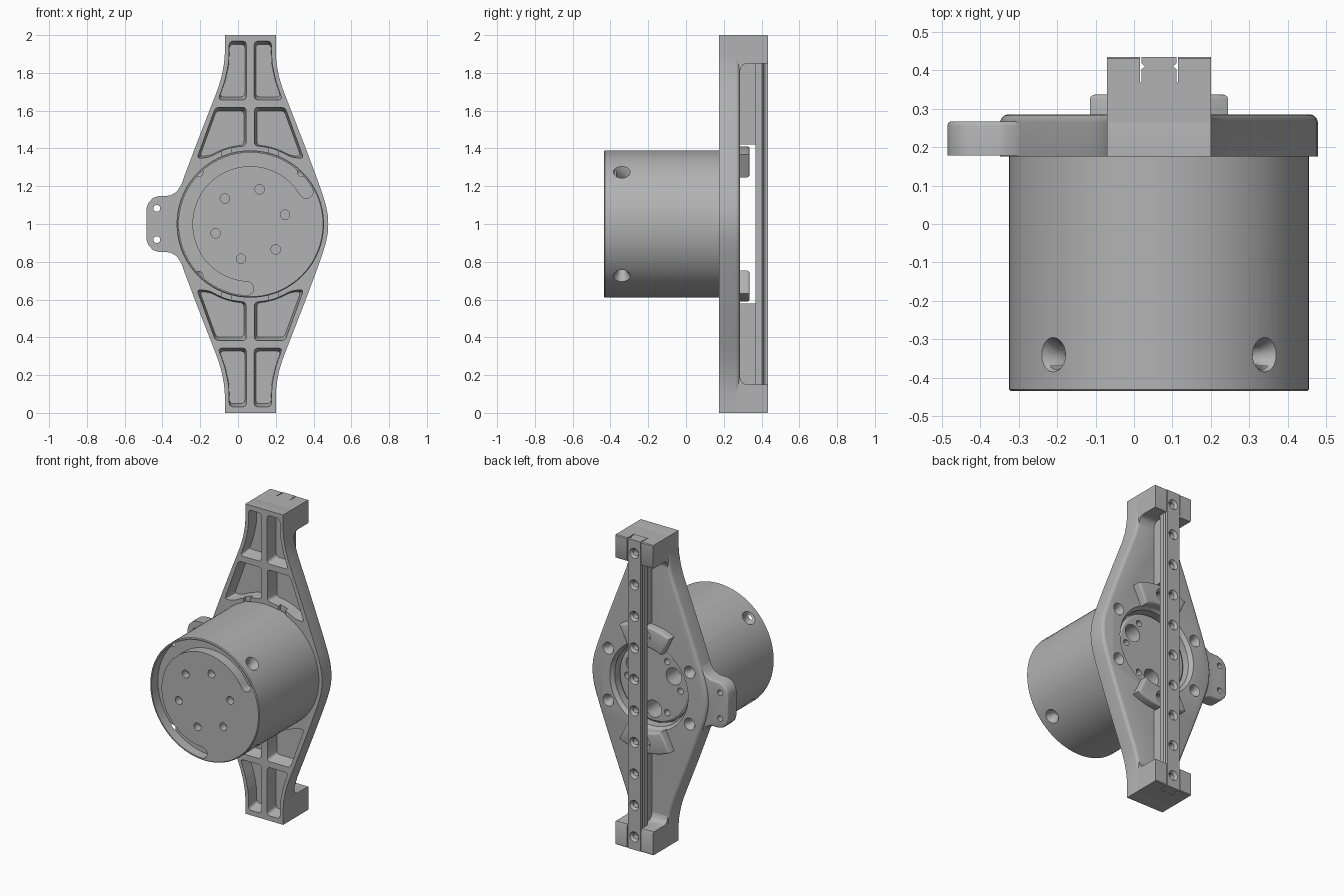
import bpy, bmesh
from math import sin, cos, pi, radians, sqrt
from mathutils import Vector

cube = bpy.data.objects.get("Cube")
if cube:
    bpy.data.objects.remove(cube, do_unlink=True)

CX, CZ = 0.065, 1.0  # drum axis
grey = bpy.data.materials.new("plain_grey")
grey.use_nodes = True
colour = (0.45, 0.45, 0.45, 1)
grey.diffuse_color = colour
grey.node_tree.nodes["Principled BSDF"].inputs["Base Color"].default_value = colour


def make(name, bm):
    bmesh.ops.recalc_face_normals(bm, faces=bm.faces)
    mesh = bpy.data.meshes.new(name)
    bm.to_mesh(mesh)
    bm.free()
    mesh.materials.append(grey)
    ob = bpy.data.objects.new(name, mesh)
    bpy.context.collection.objects.link(ob)
    return ob


def along_y(u, v, w):
    return (u, w, v)


def along_x(u, v, w):
    return (w, u, v)


def along_z(u, v, w):
    return (u, v, w)


def prism(name, pts, a, b, place=along_y, corner=0, edge=0, taper=1):
    """Extrude an outline from a to b; round its corners and its far edge."""
    bm = bmesh.new()
    mu = sum(p[0] for p in pts) / len(pts)
    mv = sum(p[1] for p in pts) / len(pts)
    lo = [bm.verts.new(place(u, v, a)) for u, v in pts]
    hi = [bm.verts.new(place(mu + (u - mu) * taper, mv + (v - mv) * taper, b)) for u, v in pts]
    bm.faces.new(lo)
    cap = bm.faces.new(hi)
    n = len(pts)
    for i in range(n):
        bm.faces.new((lo[i], lo[(i + 1) % n], hi[(i + 1) % n], hi[i]))
    bmesh.ops.recalc_face_normals(bm, faces=bm.faces)
    if edge:
        bmesh.ops.bevel(bm, geom=list(cap.edges), offset=edge, segments=3, profile=0.5, affect='EDGES')
    if corner:
        sides = [e for e in bm.edges if e.verts[0] in lo and e.verts[1] in hi
                 or e.verts[1] in lo and e.verts[0] in hi]
        bmesh.ops.bevel(bm, geom=sides, offset=corner, segments=4, profile=0.5, affect='EDGES')
    return make(name, bm)


def lathe(name, profile, origin, axis, seg=24):
    """Solid of revolution from (radius, distance along axis) pairs."""
    bm = bmesh.new()
    turn = Vector(axis).to_track_quat('Z', 'Y')
    rings = [[bm.verts.new(Vector(origin) + turn @ Vector((r * cos(2 * pi * i / seg), r * sin(2 * pi * i / seg), t)))
              for i in range(seg)] for r, t in profile]
    bm.faces.new(rings[0])
    bm.faces.new(rings[-1])
    for p, q in zip(rings, rings[1:]):
        for i in range(seg):
            j = (i + 1) % seg
            bm.faces.new((p[i], p[j], q[j], q[i]))
    return make(name, bm)


def hole(origin, axis, r, depth, sink=0, slope=0.025):
    prof = [(sink, 0.03), (sink, 0), (r, -slope), (r, -depth)] if sink else [(r, 0.03), (r, -depth)]
    return lathe("cutter", prof, origin, axis)


def cut(ob, cutters):
    bpy.context.view_layer.objects.active = ob
    for c in cutters:
        m = ob.modifiers.new("cut", 'BOOLEAN')
        m.operation, m.solver, m.object = 'DIFFERENCE', 'EXACT', c
        bpy.ops.object.modifier_apply(modifier=m.name)
        bpy.data.objects.remove(c, do_unlink=True)


def polar(r, deg, y=None):
    u, v = CX + r * cos(radians(deg)), CZ + r * sin(radians(deg))
    return (u, v) if y is None else (u, y, v)


def rect(u0, v0, u1, v1):
    return [(u0, v0), (u1, v0), (u1, v1), (u0, v1)]


def arc(r, a, b, n):
    return [polar(r, a + (b - a) * i / n) for i in range(n + 1)]


BACK, FRONT = (0, 1, 0), (0, -1, 0)

# Drum with a curved front slot, face holes, radial screws and a rear hub
drum = lathe("drum", [(0.385, -0.435), (0.39, -0.43), (0.39, 0.185), (0.25, 0.185), (0.25, 0.225), (0.235, 0.235)],
             (CX, 0, CZ), BACK, 96)
MID, HALF = 0.342, 0.036
A0, A1 = 30, 267


def slot_end(deg, sweep):
    u, v = polar(MID, deg)
    return [(u + HALF * cos(radians(deg + sweep * i / 8)), v + HALF * sin(radians(deg + sweep * i / 8)))
            for i in range(1, 8)]


slot = arc(MID + HALF, A0, A1, 60) + slot_end(A1, 180) + arc(MID - HALF, A1, A0, 60) + slot_end(A0, -180)[::-1]
cutters = [prism("cutter", slot, -0.5, -0.37)]
for k in range(6):
    cutters.append(hole(polar(0.19, 15 + 60 * k, -0.435), FRONT, 0.025, 0.05))
    cutters.append(hole(polar(0.19, 60 * k, 0.235), BACK, 0.02, 0.06))
for a in (30, 150, 270):
    cutters.append(hole(polar(0.165, a, 0.235), BACK, 0.055, 0.12))
for a in (45, 135, 225, 315):
    cutters.append(hole(polar(0.39, a, -0.34), (cos(radians(a)), 0, sin(radians(a))), 0.025, 0.07, 0.045, 0.035))
cut(drum, cutters)

# Diamond plate: half width against height above the axis
WIDTHS = [(0, .413), (.05, .41), (.1, .4), (.16, .382), (.25, .35), (.4, .294), (.55, .236),
          (.65, .197), (.72, .17), (.78, .152), (.85, .139), (.9, .135), (1, .135)]


def half_width(h):
    for (h0, w0), (h1, w1) in zip(WIDTHS, WIDTHS[1:]):
        if h <= h1:
            return w0 + (w1 - w0) * (h - h0) / (h1 - h0)


side = [(w, h) for h, w in reversed(WIDTHS)] + [(w, -h) for h, w in WIDTHS[1:]]
outline = [(CX + w, CZ + h) for w, h in side] + [(CX - w, CZ + h) for w, h in reversed(side)]
plate = prism("plate", outline, 0.175, 0.285, edge=0.02)

cutters = [lathe("cutter", [(0.262, 0.1), (0.262, 0.26), (0.29, 0.3)], (CX, 0, CZ), BACK, 72)]
WALL, RIB = 0.024, 0.02
for up in (1, -1):
    for s in (1, -1):
        # Long outer pocket, then the pocket that follows the drum
        outer = [(RIB, .655), (half_width(.655) - WALL, .655), (half_width(.75) - WALL, .75),
                 (half_width(.85) - WALL, .85), (half_width(.97) - WALL, .97), (RIB, .97)]
        inner = [(RIB, .62), (half_width(.62) - WALL, .62), (half_width(.36) - WALL, .345)]
        inner += [(x, sqrt(0.415 ** 2 - x * x)) for x in (0.22, 0.16, 0.09, RIB)]
        for pts in (outer, inner):
            cutters.append(prism("cutter", [(CX + s * x, CZ + up * h) for x, h in pts],
                                 0.165, 0.255, corner=0.018, taper=0.88))
        # Small rim notches
        u = CX + s * 0.125
        cutters.append(prism("cutter", rect(u - 0.025, CZ + up * 0.36, u + 0.025, CZ + up * 0.43), 0.15, 0.2))
for a in (30, 150, 210, 330):
    cutters.append(hole(polar(0.335, a, 0.285), BACK, 0.022, 0.07, 0.038, 0.03))
cut(plate, cutters)

# Side tab with two holes
upper = [(-.28, .25), (-.305, .2), (-.325, .17), (-.36, .15), (-.42, .148), (-.45, .138), (-.475, .112), (-.485, .08)]
tab = prism("side_tab", [(x, CZ + h) for x, h in upper] + [(x, CZ - h) for x, h in reversed(upper)],
            0.178, 0.267, edge=0.01)
cut(tab, [hole((-0.43, 0.267, CZ + h), BACK, 0.018, 0.12) for h in (0.083, -0.083)])

# End blocks, ribs and fan bosses, mirrored above and below the axis
parts = [drum, plate, tab]
profile = [(.262, 1), (.43, 1), (.435, .995), (.435, .86), (.43, .85), (.32, .85), (.302, .843), (.29, .828), (.284, .8),
           (.262, .8)]
for word, up in (("upper", 1), ("lower", -1)):
    block = prism(word + "_end_block", [(y, CZ + up * h) for y, h in profile], CX - 0.135, CX + 0.135, along_x)
    cut(block, [prism("cutter", rect(CX - 0.05, 0.368, CX + 0.05, 0.5), CZ + up * 0.7, CZ + up * 1.1, along_z)])
    rib = prism(word + "_rail_rib", rect(CX - 0.022, CZ + up * 0.42, CX + 0.022, CZ + up * 0.87), 0.26, 0.375)
    mid = 90 * up
    fan = arc(0.41, mid - 26, mid + 26, 12) + arc(0.275, mid + 26, mid - 26, 12)
    boss = prism(word + "_boss", fan, 0.27, 0.337, edge=0.012)
    cut(boss, [hole(polar(0.345, mid, 0.337), BACK, 0.03, 0.05, 0.045, 0.02)])
    parts += [block, rib, boss]

# Grooved rail with a row of countersunk holes
right = [(.046, .368), (.046, .402), (.036, .41), (.046, .418), (.046, .435)]
rail = prism("rail", [(CX + x, y) for x, y in right] + [(CX - x, y) for x, y in reversed(right)],
             0.001, 1.999, along_z)
cut(rail, [hole((CX, 0.435, 0.085 + i * 1.83 / 9), BACK, 0.02, 0.05, 0.032, 0.015) for i in range(10)])
parts.append(rail)

bpy.ops.object.select_all(action='DESELECT')
for ob in parts:
    ob.select_set(True)
bpy.context.view_layer.objects.active = drum
bpy.ops.object.shade_smooth_by_angle(angle=radians(32))
